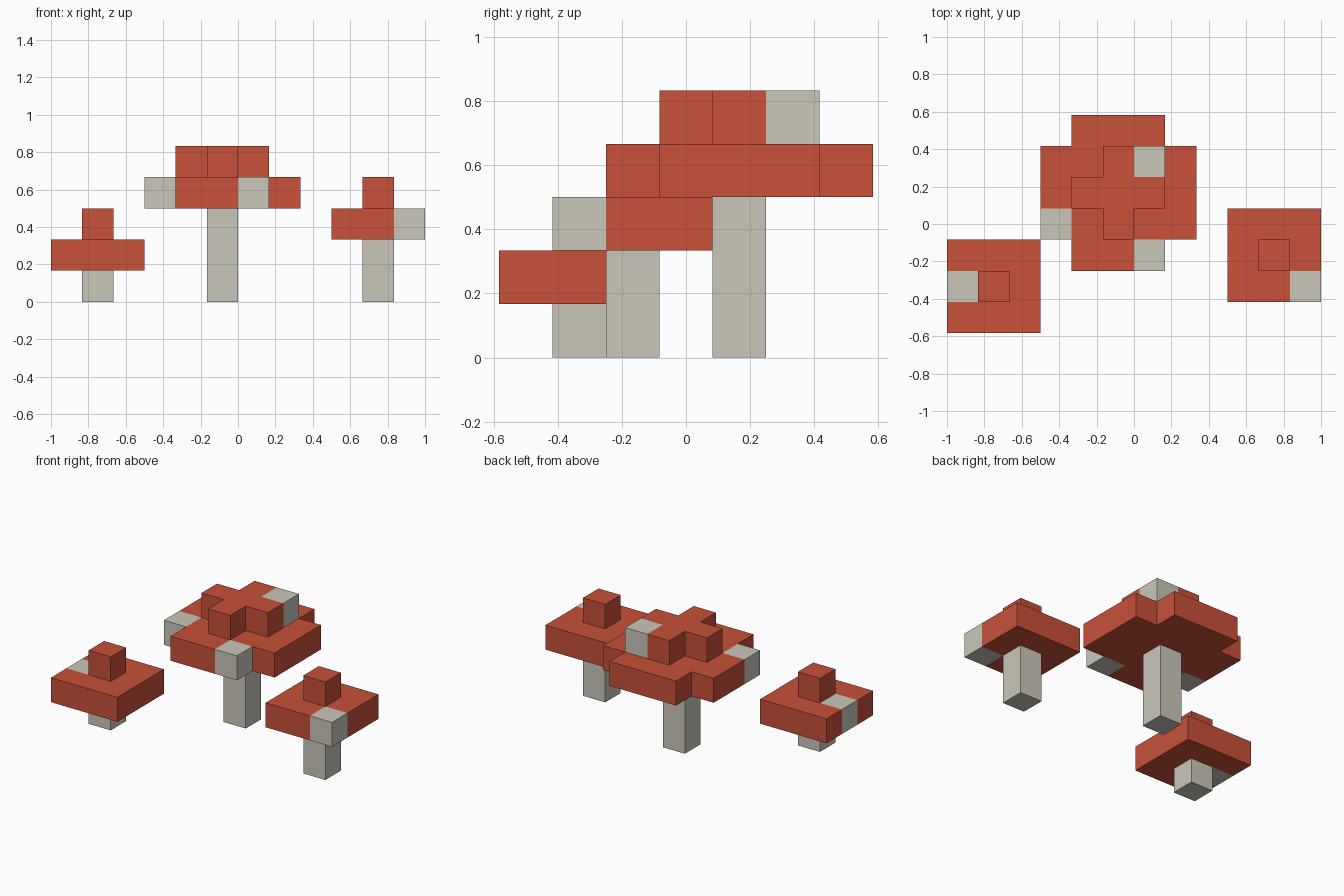
import bpy, bmesh
from mathutils import Vector

if "Cube" in bpy.data.objects:
    bpy.data.objects.remove(bpy.data.objects["Cube"])

U = 1 / 6                                   # edge of one block
ORIGIN = Vector((-1, -7 * U / 2, 0))        # corner of the block grid


def material(name, rgb):
    m = bpy.data.materials.new(name)
    m.diffuse_color = (*rgb, 1)
    m.use_nodes = True
    m.node_tree.nodes["Principled BSDF"].inputs["Base Color"].default_value = m.diffuse_color
    return m


MATS = [material("cap_red", (0.58, 0.082, 0.042)),
        material("pale_cream", (0.59, 0.57, 0.49))]


def box(xs, ys, zs):
    """Set of grid cells in inclusive index ranges."""
    return {(x, y, z) for x in range(xs[0], xs[1] + 1)
            for y in range(ys[0], ys[1] + 1) for z in range(zs[0], zs[1] + 1)}


def skin(name, cells, solid, pale):
    """Outer faces of the cells; faces touching other solid cells are left out."""
    bm = bmesh.new()
    for c in sorted(cells):
        for axis in range(3):
            for side in (0, 1):
                n = list(c)
                n[axis] += 2 * side - 1
                if tuple(n) in solid:
                    continue
                a, b = (axis + 1) % 3, (axis + 2) % 3
                verts = []
                for da, db in ((0, 0), (1, 0), (1, 1), (0, 1)):
                    p = Vector(c)
                    p[axis] += side
                    p[a] += da
                    p[b] += db
                    verts.append(bm.verts.new(ORIGIN + p * U))
                f = bm.faces.new(verts if side else verts[::-1])
                f.material_index = int(c in pale)
    bmesh.ops.remove_doubles(bm, verts=bm.verts, dist=1e-4)
    # merge neighbouring flat faces of one colour
    bmesh.ops.dissolve_limit(bm, angle_limit=0.01, verts=bm.verts,
                             edges=bm.edges, delimit={'MATERIAL'})
    me = bpy.data.meshes.new(name)
    bm.to_mesh(me)
    bm.free()
    for m in MATS:
        me.materials.append(m)
    bpy.context.collection.objects.link(bpy.data.objects.new(name, me))


def mushroom(name, stem, cap, knob, spots):
    solid = stem | cap | knob
    skin(name + "_stem", stem, solid, stem)
    skin(name + "_cap", cap, solid, spots)
    skin(name + "_cap_top", knob, solid, spots)


# small mushroom, left front
mushroom("small_mushroom", box((1, 1), (1, 1), (0, 0)),
         box((0, 2), (0, 2), (1, 1)), box((1, 1), (1, 1), (2, 2)),
         {(0, 1, 1)})

# medium mushroom, right
mushroom("medium_mushroom", box((10, 10), (2, 2), (0, 1)),
         box((9, 11), (1, 3), (2, 2)), box((10, 10), (2, 2), (3, 3)),
         {(11, 1, 2)})

# large mushroom with a notched cap and cross-shaped top
mushroom("large_mushroom", box((5, 5), (4, 4), (0, 2)),
         box((3, 7), (3, 5), (3, 3)) | box((4, 6), (2, 6), (3, 3)),
         box((4, 6), (4, 4), (4, 4)) | box((5, 5), (3, 5), (4, 4)) | {(6, 5, 4)},
         {(3, 3, 3), (6, 2, 3), (6, 5, 4)})
